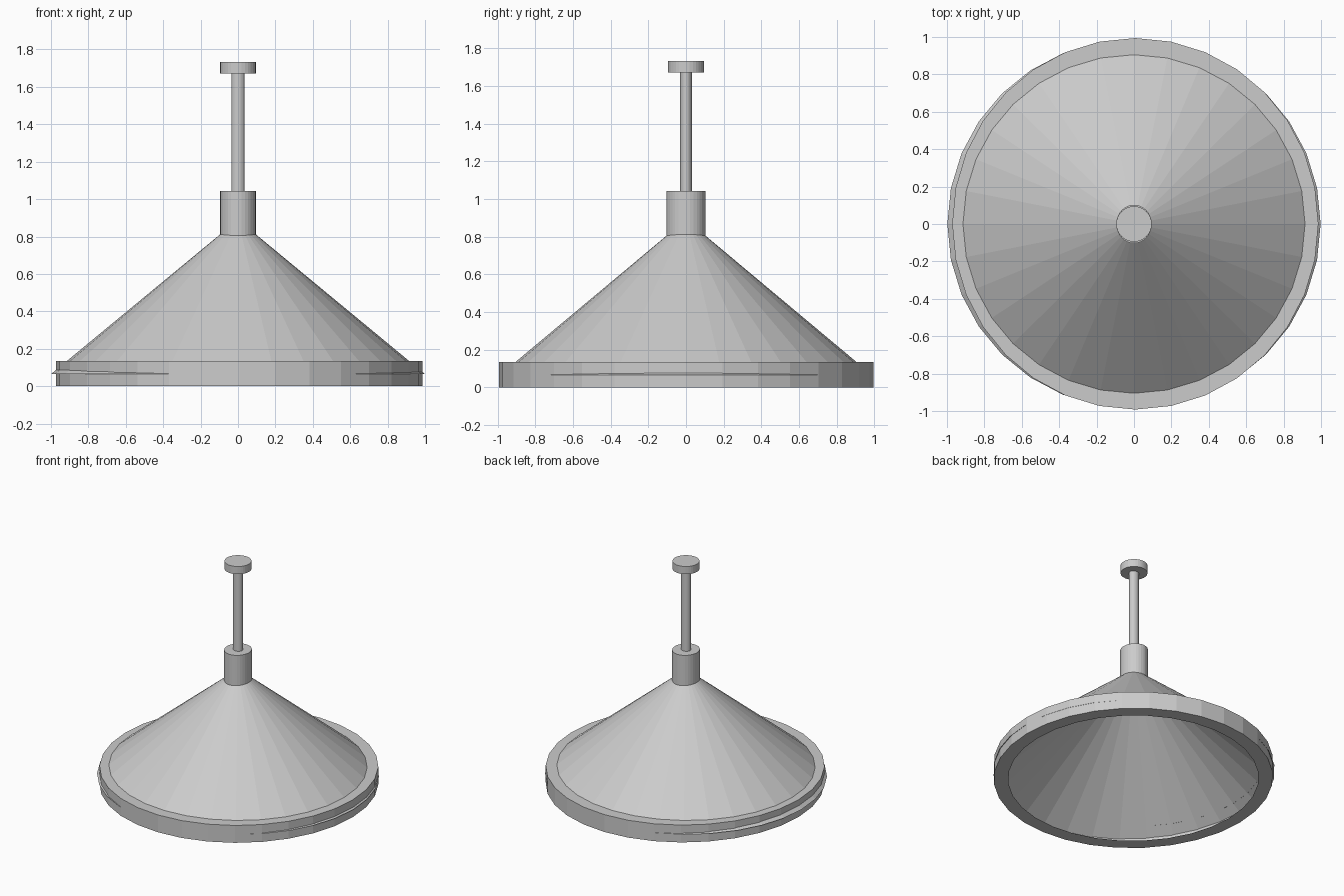
import bpy, bmesh, math

if "Cube" in bpy.data.objects:
    bpy.data.objects.remove(bpy.data.objects["Cube"])

grey = bpy.data.materials.new("light_grey")
grey.diffuse_color = (0.6, 0.6, 0.6, 1)
grey.use_nodes = True
grey.node_tree.nodes["Principled BSDF"].inputs["Base Color"].default_value = grey.diffuse_color


def lathe(name, profile, sides=32):
    """Loft ellipses given as (rx, ry, z, cx, cy); zero radius gives a point."""
    bm = bmesh.new()
    rings = []
    for rx, ry, z, cx, cy in profile:
        if rx == 0:
            rings.append([bm.verts.new((cx, cy, z))] * sides)
        else:
            rings.append([bm.verts.new((cx + rx * math.cos(2 * math.pi * i / sides),
                                        cy + ry * math.sin(2 * math.pi * i / sides), z))
                          for i in range(sides)])
    for a, b in zip(rings, rings[1:]):
        for i in range(sides):
            j = (i + 1) % sides
            bm.faces.new(list(dict.fromkeys((a[i], a[j], b[j], b[i]))))
    me = bpy.data.meshes.new(name)
    bm.to_mesh(me)
    bm.free()
    me.materials.append(grey)
    ob = bpy.data.objects.new(name, me)
    bpy.context.collection.objects.link(ob)
    return ob


def cylinder(name, rx, ry, z0, z1):
    return lathe(name, [(0, 0, z0, 0, 0), (rx, ry, z0, 0, 0),
                        (rx, ry, z1, 0, 0), (0, 0, z1, 0, 0)])


# Conical shade, open below, its edge just piercing the rim
lathe("shade", [(0.998, 0.987, 0.066, 0, 0), (0.095, 0.095, 0.812, 0, 0),
                (0, 0, 0.89, 0, 0)])

# Rim band: bottom flange, outer wall and top flange meeting the shade
cx, cy = 0.007, 0.001
lathe("rim", [(0.88, 0.888, 0, cx, cy), (0.979, 0.993, 0, cx, cy),
              (0.979, 0.993, 0.135, cx, cy), (0.914, 0.905, 0.135, 0, 0)])

# Lamp holder, hanging rod and ceiling cap
cylinder("lamp_holder", 0.095, 0.103, 0.80, 1.043)
cylinder("rod", 0.036, 0.031, 1.0, 1.732)
cylinder("ceiling_cap", 0.095, 0.095, 1.672, 1.732)
